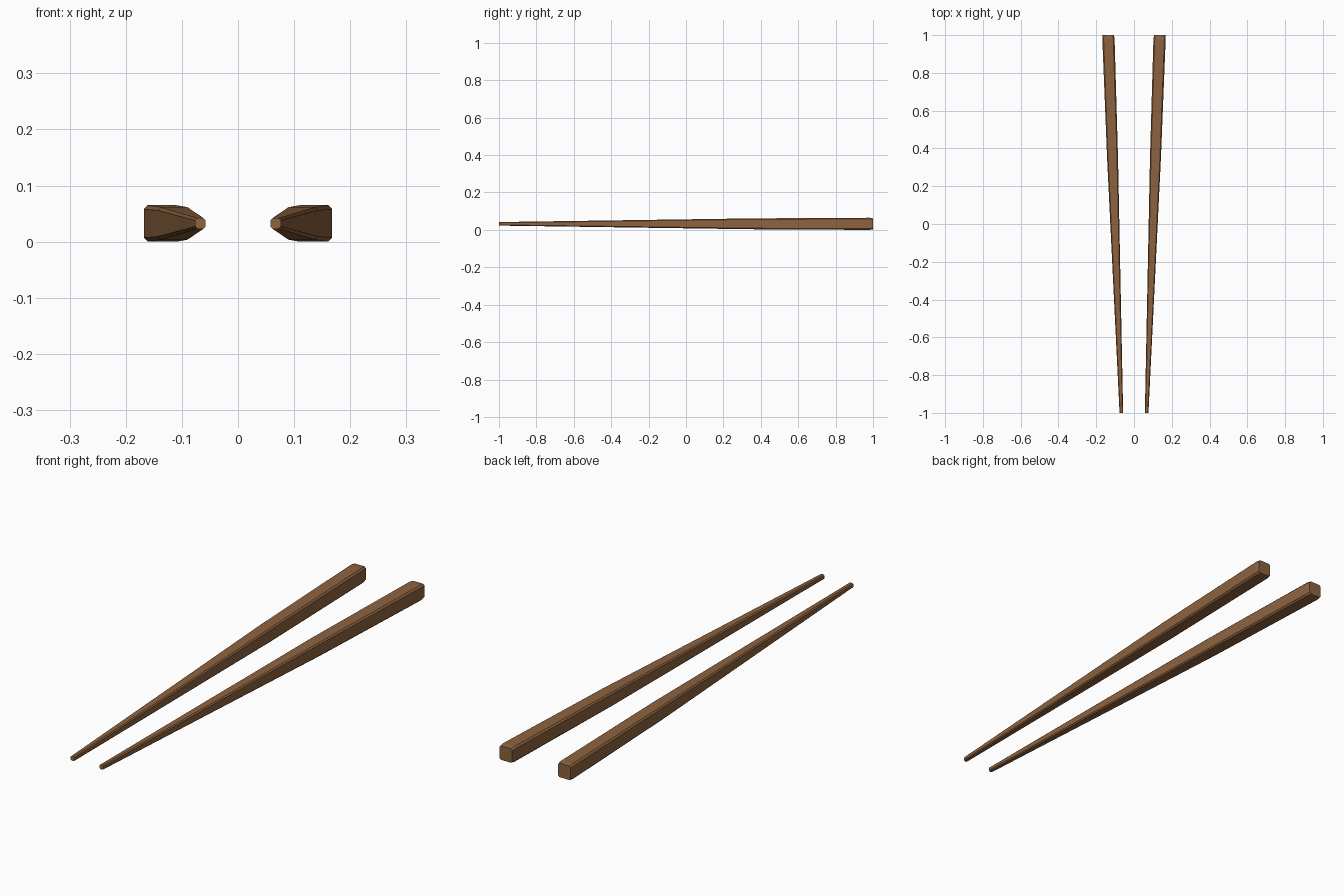
import bpy, bmesh

if "Cube" in bpy.data.objects:
    bpy.data.objects.remove(bpy.data.objects["Cube"])

wood = bpy.data.materials.new("brown_wood")
wood.diffuse_color = (0.27, 0.125, 0.05, 1)
wood.use_nodes = True
wood.node_tree.nodes["Principled BSDF"].inputs["Base Color"].default_value = wood.diffuse_color

# Sections along the stick: y, half width, corner chamfer
SECTIONS = [
    (-1.0, 0.0095, 0.004),   # tip
    (0.35, 0.029, 0.0055),   # end of the long taper
    (0.98, 0.0325, 0.007),   # handle
    (1.0, 0.0295, 0.0065),   # bevelled butt
]
HEIGHT = 0.0325


def octagon(h, c):
    """Square of half width h with corners cut by c."""
    k = h - c
    return [(h, -k), (h, k), (k, h), (-k, h), (-h, k), (-h, -k), (-k, -h), (k, -h)]


def chopstick(name, side):
    bm = bmesh.new()
    rings = []
    for y, h, c in SECTIONS:
        # The pair spreads apart toward the handles
        cx = side * (0.067 + 0.069 * (y + 1) / 2)
        rings.append([bm.verts.new((cx + u, y, HEIGHT + v)) for u, v in octagon(h, c)])
    for a, b in zip(rings, rings[1:]):
        for i in range(8):
            j = (i + 1) % 8
            bm.faces.new((a[i], a[j], b[j], b[i]))
    bm.faces.new(rings[0])
    bm.faces.new(rings[-1])
    bmesh.ops.recalc_face_normals(bm, faces=bm.faces)
    mesh = bpy.data.meshes.new(name)
    bm.to_mesh(mesh)
    bm.free()
    mesh.materials.append(wood)
    bpy.context.collection.objects.link(bpy.data.objects.new(name, mesh))


# Left and right sticks
chopstick("left_chopstick", -1)
chopstick("right_chopstick", 1)
